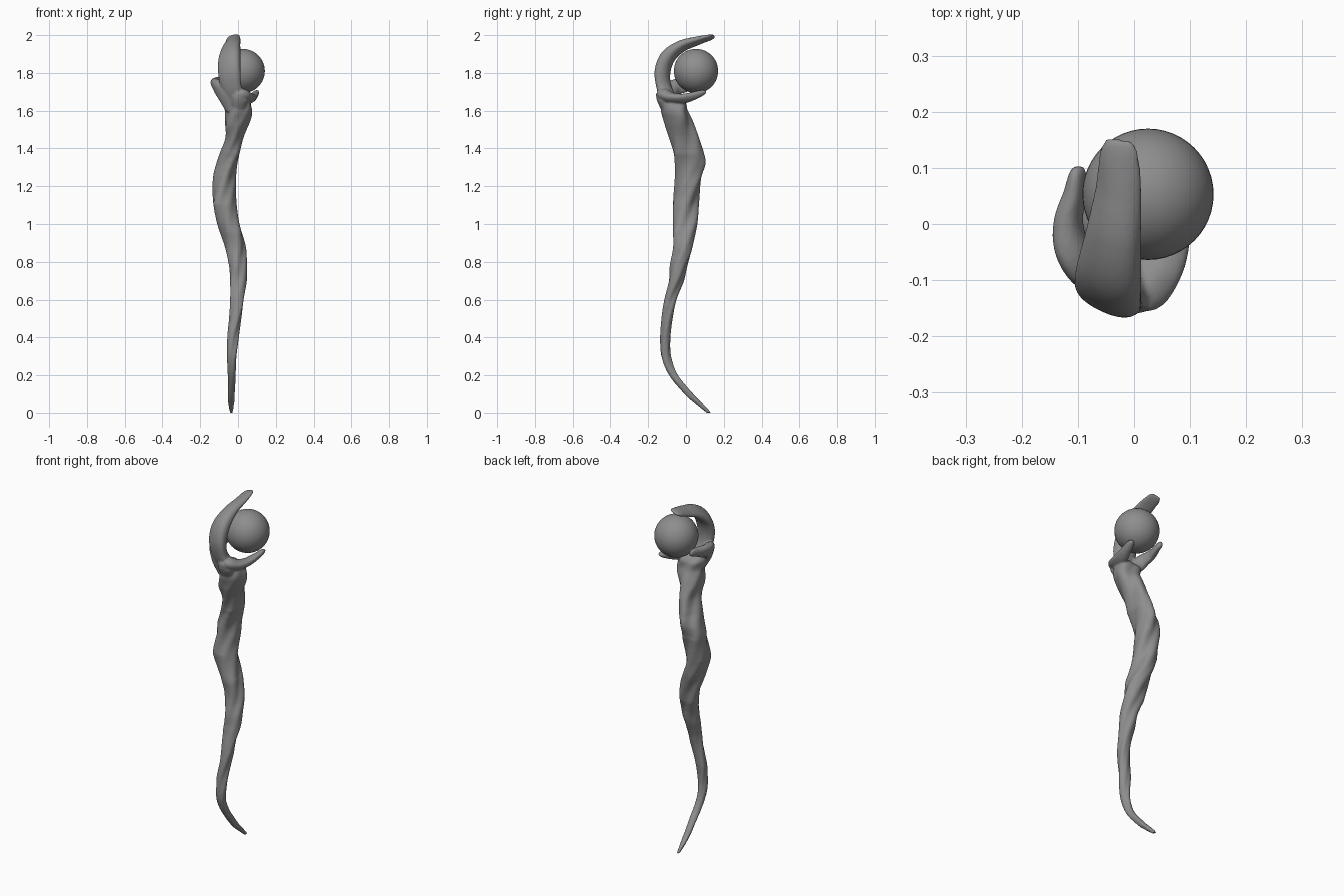
import bpy, bmesh
from math import sin, cos, pi
from mathutils import Vector

ORB = Vector((0.025, 0.053, 1.81))
ORB_R = 0.117


def spline(rows, steps):
    """Catmull-Rom through rows of numbers."""
    p = [rows[0]] + rows + [rows[-1]]
    out = []
    for i in range(1, len(p) - 2):
        for s in range(steps):
            t = s / steps
            out.append([0.5 * (2 * b + (c - a) * t + (2 * a - 5 * b + 4 * c - d) * t * t
                               + (3 * b - a - 3 * c + d) * t ** 3)
                        for a, b, c, d in zip(*p[i - 1:i + 3])])
    return out + [list(rows[-1])]


def skin(bm, rings):
    """Join rings of points into a closed tube."""
    vs = [[bm.verts.new(co) for co in r] for r in rings]
    n = len(vs[0])
    for a, b in zip(vs, vs[1:]):
        for i in range(n):
            j = (i + 1) % n
            bm.faces.new((a[i], a[j], b[j], b[i]))
    bm.faces.new(vs[0][::-1])
    bm.faces.new(vs[-1])


def shaft(bm, rows):
    """Twisted, lobed section fitted to x and y limits at each height."""
    rings, n = [], 48
    for z, x0, x1, y0, y1 in spline(rows, 8):
        pts = []
        for i in range(n):
            a = 2 * pi * i / n
            r = 1 + 0.07 * cos(3 * (a - 5.5 * z)) + 0.05 * cos(5 * (a - 6 * z) + 1)
            pts.append((r * cos(a), r * sin(a)))
        lo = [min(p[k] for p in pts) for k in (0, 1)]
        hi = [max(p[k] for p in pts) for k in (0, 1)]
        rings.append([(x0 + (x1 - x0) * (px - lo[0]) / (hi[0] - lo[0]),
                       y0 + (y1 - y0) * (py - lo[1]) / (hi[1] - lo[1]), z) for px, py in pts])
    skin(bm, rings)


def claw(bm, rows):
    """Flattened finger whose flat side faces the orb: x, y, z, half width, half thickness."""
    pts, rings, n = spline(rows, 8), [], 24
    for k, (x, y, z, w, t) in enumerate(pts):
        c = Vector((x, y, z))
        a, b = pts[max(k - 1, 0)], pts[min(k + 1, len(pts) - 1)]
        tan = (Vector(b[:3]) - Vector(a[:3])).normalized()
        nor = ORB - c
        nor = (nor - tan * nor.dot(tan)).normalized()
        side = nor.cross(tan)
        ring = []
        for i in range(n):
            u = 2 * pi * i / n
            r = 1 + 0.06 * cos(3 * u + 6 * k / len(pts))
            ring.append(c + side * (w * r * cos(u)) + nor * (t * r * sin(u)))
        rings.append(ring)
    skin(bm, rings)


grey = bpy.data.materials.new("dark_grey")
grey.diffuse_color = (0.27, 0.27, 0.27, 1)
bm = bmesh.new()

# twisted shaft: z, x min, x max, y min, y max
shaft(bm, [
    (0.0, -0.042, -0.028, 0.108, 0.134),
    (0.05, -0.052, -0.02, 0.048, 0.088),
    (0.1, -0.054, -0.017, -0.007, 0.04),
    (0.2, -0.055, -0.012, -0.09, -0.042),
    (0.3, -0.058, -0.008, -0.13, -0.078),
    (0.4, -0.057, 0.005, -0.137, -0.082),
    (0.5, -0.048, 0.018, -0.13, -0.07),
    (0.6, -0.042, 0.03, -0.115, -0.05),
    (0.7, -0.042, 0.047, -0.09, -0.01),
    (0.78, -0.048, 0.047, -0.086, 0.008),
    (0.88, -0.07, 0.042, -0.068, 0.035),
    (1.0, -0.11, 0.008, -0.07, 0.06),
    (1.12, -0.132, -0.008, -0.068, 0.07),
    (1.24, -0.133, -0.01, -0.06, 0.08),
    (1.32, -0.115, -0.003, -0.06, 0.104),
    (1.38, -0.095, 0.01, -0.066, 0.094),
    (1.46, -0.066, 0.03, -0.092, 0.068),
    (1.55, -0.07, 0.067, -0.12, 0.035),
    (1.6, -0.07, 0.075, -0.133, 0.01),
    (1.65, -0.08, 0.06, -0.135, -0.005),
    (1.69, -0.065, 0.04, -0.15, -0.045),
])
# tall claw over the orb
claw(bm, [
    (0.01, -0.06, 1.57, 0.045, 0.045), (-0.005, -0.09, 1.65, 0.052, 0.042),
    (-0.035, -0.118, 1.73, 0.057, 0.036), (-0.043, -0.122, 1.81, 0.062, 0.038),
    (-0.042, -0.092, 1.885, 0.061, 0.036), (-0.036, -0.025, 1.94, 0.052, 0.027),
    (-0.028, 0.06, 1.97, 0.043, 0.019), (-0.028, 0.125, 1.988, 0.036, 0.012),
    (-0.028, 0.15, 1.994, 0.024, 0.006)])
# left claw
claw(bm, [
    (-0.03, -0.08, 1.61, 0.035, 0.035), (-0.07, -0.088, 1.685, 0.043, 0.035),
    (-0.105, -0.055, 1.725, 0.044, 0.03), (-0.116, 0.0, 1.738, 0.039, 0.024),
    (-0.105, 0.055, 1.75, 0.03, 0.018), (-0.101, 0.088, 1.757, 0.023, 0.014),
    (-0.1, 0.102, 1.76, 0.012, 0.008)])
# right claw
claw(bm, [
    (0.0, -0.09, 1.6, 0.035, 0.035), (0.012, -0.12, 1.675, 0.045, 0.038),
    (0.045, -0.075, 1.665, 0.044, 0.03), (0.068, -0.015, 1.665, 0.035, 0.024),
    (0.085, 0.045, 1.68, 0.026, 0.019), (0.094, 0.085, 1.694, 0.02, 0.014),
    (0.098, 0.104, 1.7, 0.01, 0.008)])

bmesh.ops.recalc_face_normals(bm, faces=bm.faces)
me = bpy.data.meshes.new("staff")
bm.to_mesh(me)
bm.free()
me.materials.append(grey)
staff = bpy.data.objects.new("staff", me)
bpy.context.collection.objects.link(staff)

# fuse shaft and claws into one carved surface
rm = staff.modifiers.new("fuse", 'REMESH')
rm.mode = 'VOXEL'
rm.voxel_size = 0.005
rm.use_smooth_shade = True
sm = staff.modifiers.new("soften", 'SMOOTH')
sm.factor = 0.5
sm.iterations = 3

# orb
bpy.ops.mesh.primitive_uv_sphere_add(segments=48, ring_count=24, radius=ORB_R, location=ORB)
orb = bpy.context.object
orb.name = "orb"
orb.data.materials.append(grey)
bpy.ops.object.shade_smooth()
